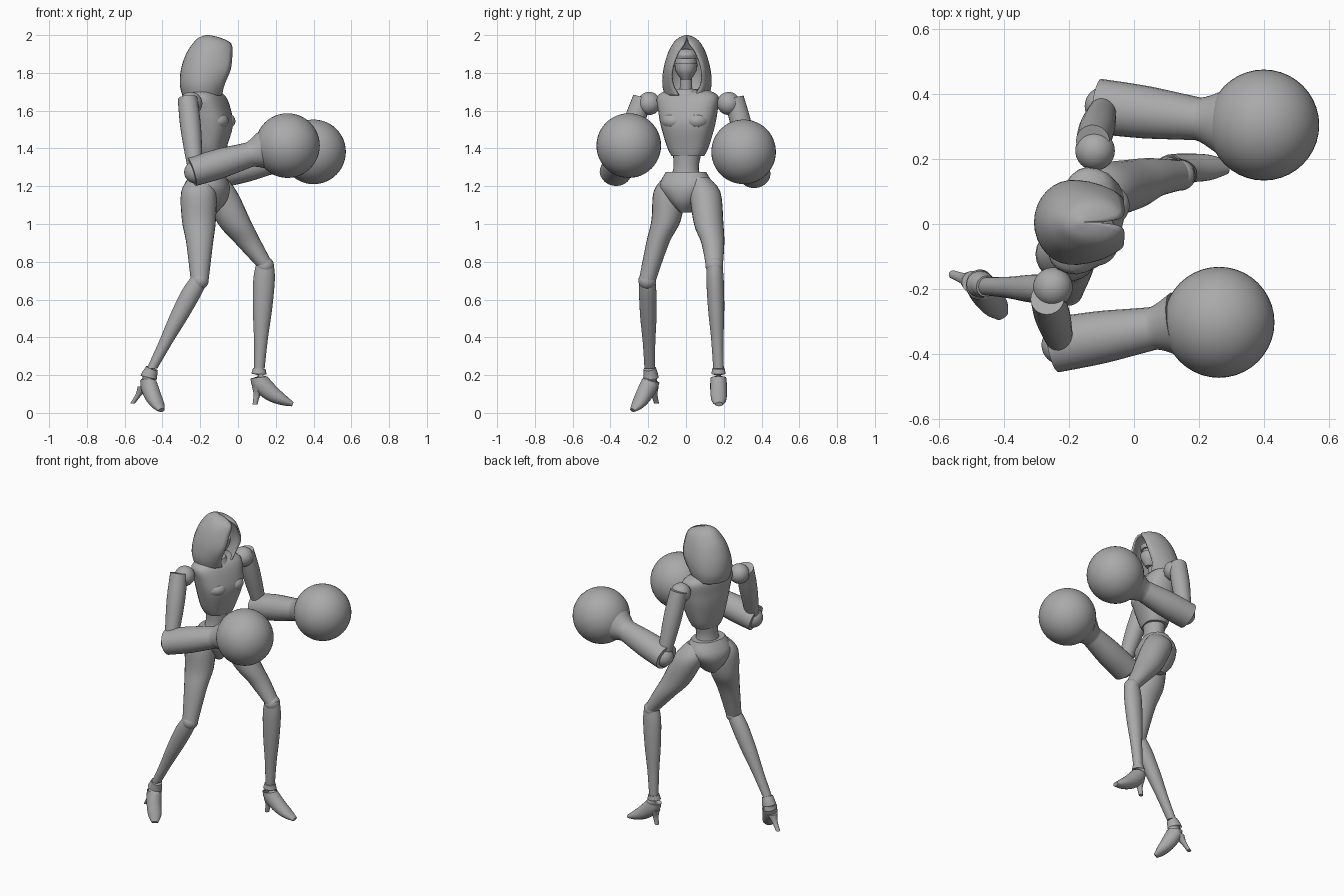
import bpy, bmesh, math
from mathutils import Vector, Matrix

cube = bpy.data.objects.get("Cube")
if cube:
    bpy.data.objects.remove(cube, do_unlink=True)

grey = bpy.data.materials.new("plain_grey")
grey.use_nodes = True
tone = (0.4, 0.4, 0.4, 1)
grey.diffuse_color = tone
grey.node_tree.nodes["Principled BSDF"].inputs["Base Color"].default_value = tone

SIDES = 24
TWIST = -0.29  # the left shoulder leads


def finish(name, bm, angle=35):
    """Turn a bmesh into a smooth shaded object."""
    bmesh.ops.recalc_face_normals(bm, faces=bm.faces)
    mesh = bpy.data.meshes.new(name)
    bm.to_mesh(mesh)
    bm.free()
    obj = bpy.data.objects.new(name, mesh)
    mesh.materials.append(grey)
    bpy.context.collection.objects.link(obj)
    bpy.ops.object.select_all(action="DESELECT")
    obj.select_set(True)
    bpy.context.view_layer.objects.active = obj
    bpy.ops.object.shade_smooth_by_angle(angle=math.radians(angle))
    return obj


def smooth_rows(rows, steps=4):
    """Catmull-Rom interpolation between control rows."""
    out = []
    for i in range(len(rows) - 1):
        before, start, end = rows[max(i - 1, 0)], rows[i], rows[i + 1]
        after = rows[min(i + 2, len(rows) - 1)]
        for k in range(steps):
            t = k / steps
            out.append([b + 0.5 * t * (c - a + t * (2 * a - 5 * b + 4 * c - d + t * (3 * (b - c) + d - a)))
                        for a, b, c, d in zip(before, start, end, after)])
    return out + [list(rows[-1])]


def skin(bm, outlines, closed=True):
    """Bridge a stack of outlines with quads."""
    rings = [[bm.verts.new(point) for point in outline] for outline in outlines]
    count = len(rings[0])
    for low, high in zip(rings, rings[1:]):
        for j in range(count if closed else count - 1):
            k = (j + 1) % count
            bm.faces.new((low[j], low[k], high[k], high[j]))
    return rings


def signed_power(value, power):
    return math.copysign(abs(value) ** power, value)


def loft(name, rows, turn=0.0, power=1.0, along=False):
    """Rows are x, y, z, radius, side radius; along makes sections follow the path."""
    rows = smooth_rows(rows)
    spin = Matrix.Rotation(turn, 3, "Z")
    outlines = []
    for i, (x, y, z, depth, width) in enumerate(rows):
        ahead, side = spin @ Vector((1, 0, 0)), spin @ Vector((0, 1, 0))
        if along:
            way = Vector(rows[min(i + 1, len(rows) - 1)][:3]) - Vector(rows[max(i - 1, 0)][:3])
            side = way.cross(Vector((0, 0, 1))).normalized()
            ahead = side.cross(way).normalized()
        outline = []
        for j in range(SIDES):
            angle = math.tau * j / SIDES
            outline.append(Vector((x, y, z)) + ahead * depth * signed_power(math.cos(angle), power)
                           + side * width * signed_power(math.sin(angle), power))
        outlines.append(outline)
    bm = bmesh.new()
    rings = skin(bm, outlines)
    bm.faces.new(rings[0])
    bm.faces.new(rings[-1])
    return finish(name, bm)


def path_loft(name, points, girths, along=False):
    """Loft with shared girths placed on the given points."""
    return loft(name, [(*point, *girth) for point, girth in zip(points, girths)], along=along)


def bar(name, start, end, profile, along=False):
    """Straight limb; profile rows are fraction of the length, radius, side radius."""
    start, end = Vector(start), Vector(end)
    points = [start.lerp(end, fraction) for fraction, *girth in profile]
    return path_loft(name, points, [row[1:] for row in profile], along)


def ball(name, centre, size):
    bm = bmesh.new()
    bmesh.ops.create_uvsphere(bm, u_segments=40, v_segments=SIDES, radius=1)
    bm.transform(Matrix.Translation(centre) @ Matrix.Diagonal((*size, 1)))
    return finish(name, bm)


def sphere(name, centre, radius):
    return ball(name, centre, (radius, radius, radius))


# Torso
loft("chest", [(-.15, .01, 1.36, .07, .085), (-.15, .01, 1.41, .085, .11), (-.143, .01, 1.52, .108, .142),
               (-.15, .01, 1.6, .102, .158), (-.165, .01, 1.675, .085, .165), (-.175, .01, 1.71, .05, .11)],
     turn=TWIST, power=0.78)
loft("waist", [(-.16, 0, 1.2, .085, .11), (-.155, 0, 1.29, .062, .068), (-.15, .01, 1.42, .07, .085)], turn=TWIST)
loft("pelvis", [(-.165, 0, 1.06, .055, .025), (-.165, 0, 1.12, .105, .085), (-.165, 0, 1.2, .118, .14),
                (-.16, 0, 1.275, .078, .108)], turn=TWIST, power=0.9)
loft("collar", [(-.165, 0, 1.685, .075, .085), (-.165, 0, 1.715, .06, .065)], turn=TWIST)
bar("neck", (-.165, 0, 1.66), (-.145, 0, 1.82), [(0, .04, .04), (.4, .033, .033), (1, .033, .033)])
for side, sign in (("left", 1), ("right", -1)):
    offset = Matrix.Rotation(TWIST, 3, "Z") @ Vector((.045, sign * .063, 0))
    ball(side + "_bust", offset + Vector((-.145, .01, 1.545)), (.07, .066, .05))

# Face with brow and lower mask
ball("face", (-.145, 0, 1.845), (.068, .058, .085))
loft("brow", [(-.14, 0, 1.875, .07, .062), (-.14, 0, 1.9, .076, .06), (-.145, 0, 1.925, .05, .045)])
loft("mask", [(-.135, 0, 1.765, .04, .026), (-.14, 0, 1.81, .071, .055), (-.14, 0, 1.85, .074, .061)])

# Hood: open arched shell; rows are height, back, front, half width, opening half width
hood_rows = [(1.68, -.295, -.085, .118, .045), (1.74, -.308, -.07, .131, .078), (1.82, -.302, -.038, .125, .081),
             (1.9, -.275, -.03, .103, .053), (1.955, -.24, -.036, .075, .016), (1.985, -.21, -.09, .045, .002),
             (2, -.172, -.152, .008, .001)]
outlines = []
for z, back, front, width, gap in smooth_rows(hood_rows):
    start = math.asin(min(.95, max(gap, .001) / width))
    middle, reach = (back + front) / 2, (front - back) / 2
    outline = []
    for j in range(SIDES + 1):
        angle = start + (math.tau - 2 * start) * j / SIDES
        forward = math.cos(angle)
        if forward > 0:
            forward /= math.cos(start)
        outline.append((middle + reach * forward, .005 + width * math.sin(angle), z))
    outlines.append(outline)
bm = bmesh.new()
bm.faces.new(skin(bm, outlines, closed=False)[-1])
shell = finish("hood", bm, angle=50).modifiers.new("thickness", "SOLIDIFY")
shell.thickness, shell.offset = .01, -1

# Arms with ball joints and round gloves
UPPER_ARM = [(0, .052, .052), (.37, .055, .055), (.75, .046, .046), (1, .037, .037)]
FOREARM = [(0, .077, .085), (.38, .079, .081), (.73, .069, .069), (.84, .069, .069), (1, .1, .1)]


def arm(side, shoulder, top, elbow, cuff, glove):
    sphere(side + "_shoulder", shoulder, .061)
    bar(side + "_upper_arm", top, elbow, UPPER_ARM, along=True)
    sphere(side + "_elbow", elbow, .06)
    back = Vector(elbow) + Vector((-.02, 0, 0))
    bar(side + "_forearm", back, cuff, FOREARM, along=True)
    sphere(side + "_glove", glove, .171)


arm("right", shoulder=(-.25, -.195, 1.638), top=(-.267, -.23, 1.665), elbow=(-.225, -.373, 1.275),
    cuff=(.13, -.31, 1.388), glove=(.262, -.303, 1.415))
arm("left", shoulder=(-.12, .226, 1.638), top=(-.127, .255, 1.665), elbow=(-.092, .363, 1.265),
    cuff=(.27, .315, 1.355), glove=(.4, .305, 1.382))

# Legs with knee joints and heeled boots
THIGH = [(.058, .045), (.093, .082), (.09, .078), (.071, .061), (.047, .045)]
SHIN = [(0, .044, .04), (.16, .057, .046), (.44, .051, .043), (.72, .037, .033), (1, .028, .028)]
BOOT = [(.033, .033), (.048, .043), (.045, .044), (.03, .039), (.012, .02)]
HEEL = [(0, .035, .035), (.45, .018, .018), (1, .013, .013)]


def leg(side, thigh, boot, heel_tip):
    knee, ankle = Vector(thigh[-1]), Vector(boot[0])
    path_loft(side + "_thigh", thigh, THIGH)
    sphere(side + "_knee", knee, .047)
    bar(side + "_shin", knee + Vector((0, 0, .02)), ankle, SHIN)
    path_loft(side + "_boot", boot, BOOT, along=True)
    bar(side + "_heel", Vector(boot[1]).lerp(Vector(heel_tip), .25), heel_tip, HEEL)


leg("right", thigh=[(-.2, -.075, 1.245), (-.208, -.09, 1.17), (-.207, -.105, 1.02), (-.203, -.15, .9),
                    (-.203, -.205, .7)],
    boot=[(-.455, -.192, .235), (-.475, -.187, .17), (-.455, -.22, .1), (-.425, -.255, .045), (-.405, -.283, .014)],
    heel_tip=(-.558, -.156, .05))
leg("left", thigh=[(-.125, .07, 1.25), (-.098, .1, 1.17), (-.015, .12, 1), (.055, .142, .9), (.143, .15, .78)],
    boot=[(.113, .172, .235), (.115, .172, .17), (.17, .173, .11), (.235, .174, .07), (.29, .175, .046)],
    heel_tip=(.09, .172, .045))
